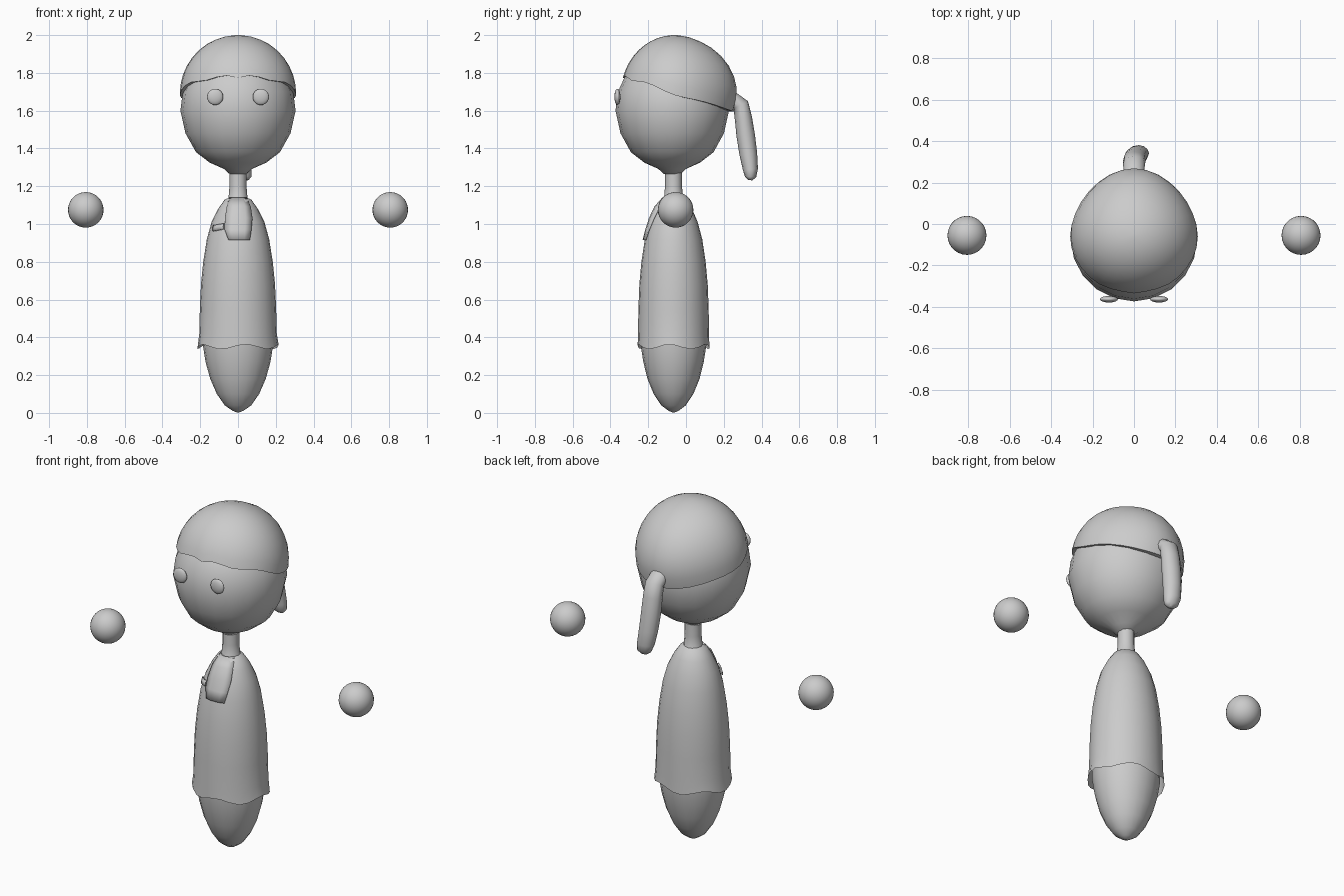
import bpy, bmesh, math
from mathutils import Vector

if "Cube" in bpy.data.objects:
    bpy.data.objects.remove(bpy.data.objects["Cube"])

grey = bpy.data.materials.new("plain grey")
grey.diffuse_color = (0.6, 0.6, 0.6, 1)
grey.use_nodes = True
grey.node_tree.nodes["Principled BSDF"].inputs["Base Color"].default_value = grey.diffuse_color
CY = -0.066          # depth of the body axis


def finish(name, bm, smooth=True, angle=50):
    bmesh.ops.recalc_face_normals(bm, faces=bm.faces)
    me = bpy.data.meshes.new(name)
    bm.to_mesh(me)
    bm.free()
    me.materials.append(grey)
    ob = bpy.data.objects.new(name, me)
    bpy.context.collection.objects.link(ob)
    bpy.ops.object.select_all(action='DESELECT')
    ob.select_set(True)
    bpy.context.view_layer.objects.active = ob
    if smooth:
        bpy.ops.object.shade_smooth_by_angle(angle=math.radians(angle))
    return ob


def skin(name, rings, cap_start=False, cap_end=False, angle=50):
    """Bridge a list of equally long closed rings of points."""
    bm = bmesh.new()
    vs = [[bm.verts.new(p) for p in r] for r in rings]
    n = len(rings[0])
    for a, b in zip(vs, vs[1:]):
        for i in range(n):
            bm.faces.new((a[i], a[(i + 1) % n], b[(i + 1) % n], b[i]))
    if cap_start:
        bm.faces.new(vs[0][::-1])
    if cap_end:
        bm.faces.new(vs[-1])
    return finish(name, bm, angle=angle)


def ellipse(rx, ry, z, n, cy=CY, wave=None):
    pts = []
    for i in range(n):
        a = 2 * math.pi * i / n
        pts.append((rx * math.sin(a), cy - ry * math.cos(a), z + (wave(a) if wave else 0)))
    return pts


def ball(name, loc, size, seg=24, rings=16):
    bm = bmesh.new()
    bmesh.ops.create_uvsphere(bm, u_segments=seg, v_segments=rings, radius=1)
    for v in bm.verts:
        v.co = Vector(loc) + Vector(c * s for c, s in zip(v.co, size))
    return finish(name, bm)


# Head, drawn down a little into the neck
ZC = 1.6
head = [(0.045, 1.265), (0.075, 1.292), (0.15, 1.325), (0.222, 1.38), (0.278, 1.48),
        (0.305, 1.6), (0.292, 1.7), (0.25, 1.79), (0.17, 1.87), (0.07, 1.915)]
skin("head", [ellipse(r, r * 0.985, z, 20, -0.073) for r, z in head], True, True)

# Neck with a slight flare at the bottom
skin("neck", [ellipse(r, r, z, 12) for r, z in
              [(0.045, 1.3), (0.045, 1.2), (0.05, 1.14), (0.08, 1.08)]], True, True)

# Hair cap: shell around the head, rim falling from forehead to nape
N = 32
rings = []
for k in range(-1, 10):
    ring = []
    for i in range(N):
        a = 2 * math.pi * i / N
        t = math.cos(a)
        rim = 1.69 + 0.095 * t + 0.008 * math.sin(5 * abs(math.sin(a / 2)) * math.pi)
        rim -= 0.012 * max(0, t) ** 40
        lo = math.asin((rim - 1.69) / 0.31)
        e = lo + (math.pi / 2 - lo) * max(k, 0) / 9.3
        f = 0.92 if k < 0 else 1
        x = 0.308 * math.cos(e) * math.sin(a) * f
        y = -0.06 - 0.285 * math.cos(e) * t * f
        # back gathers out towards the tail
        y += 0.045 * max(0, -t) ** 3 * max(0, math.cos(e * 1.3)) * f
        ring.append((x, y, 1.69 + 0.31 * math.sin(e)))
    rings.append(ring)
skin("hair_cap", rings, False, True, 60)

# Ponytail: tube along a drooping path (x, y, z, half width, half depth)
path = [(0, 0.19, 1.655, 0.07, 0.07), (0, 0.255, 1.655, 0.05, 0.042),
        (0, 0.29, 1.63, 0.053, 0.043), (0.002, 0.304, 1.56, 0.055, 0.046),
        (0.005, 0.316, 1.47, 0.055, 0.049), (0.012, 0.33, 1.37, 0.053, 0.047),
        (0.022, 0.341, 1.29, 0.05, 0.04), (0.03, 0.342, 1.25, 0.042, 0.03),
        (0.033, 0.34, 1.232, 0.022, 0.012)]
P = [Vector(p[:3]) for p in path]
rings = []
for i, p in enumerate(path):
    d = (P[min(i + 1, len(P) - 1)] - P[max(i - 1, 0)]).normalized()
    side = Vector((1, 0, 0))
    up = d.cross(side).normalized()
    rings.append([P[i] + side * p[3] * math.cos(j * math.pi / 6) + up * p[4] * math.sin(j * math.pi / 6)
                  for j in range(12)])
skin("ponytail", rings, True, True)

# Shirt: open tube with a wavy hem
shirt = [(0.215, 0.19, 0.35), (0.205, 0.188, 0.42), (0.202, 0.186, 0.55), (0.196, 0.181, 0.68),
         (0.184, 0.17, 0.8), (0.165, 0.152, 0.92), (0.14, 0.128, 1.01), (0.105, 0.098, 1.08),
         (0.07, 0.066, 1.13), (0.045, 0.045, 1.14)]


def hem(a):
    return 0.013 * math.sin(5 * a + 0.6)


skin("shirt", [ellipse(rx, ry, z, 24, wave=hem if i == 0 else None)
               for i, (rx, ry, z) in enumerate(shirt)])

# Lower body tapering to a rounded point
lower = [(0.188, 0.176, 0.45), (0.186, 0.174, 0.36), (0.172, 0.16, 0.27), (0.147, 0.138, 0.18),
         (0.112, 0.105, 0.1), (0.07, 0.065, 0.04), (0.03, 0.028, 0.012), (0.008, 0.008, 0.003)]
skin("lower_body", [ellipse(rx, ry, z, 20) for rx, ry, z in lower] , True, True)


def shirt_front(x, z):
    """Depth of the shirt surface at x, z on the front side."""
    for (x0, y0, z0), (x1, y1, z1) in zip(shirt, shirt[1:]):
        if z0 <= z <= z1:
            f = (z - z0) / (z1 - z0)
            rx, ry = x0 + (x1 - x0) * f, y0 + (y1 - y0) * f
            return CY - ry * math.sqrt(max(0.05, 1 - (x / rx) ** 2))
    return CY - 0.05


def plate(name, rows, lift):
    """Thin plate lying on the shirt; rows are (left x, right x, left z, right z)."""
    bm = bmesh.new()
    grid = []
    for l, r, zl, zr in rows:
        row = []
        for j in range(5):
            x, z = l + (r - l) * j / 4, zl + (zr - zl) * j / 4
            row.append(bm.verts.new((x, shirt_front(x, z) - lift, z)))
        grid.append(row)
    for a, b in zip(grid, grid[1:]):
        for j in range(4):
            bm.faces.new((a[j], a[j + 1], b[j + 1], b[j]))
    ob = finish(name, bm)
    m = ob.modifiers.new("thickness", 'SOLIDIFY')
    m.thickness = 0.008
    m.offset = 0


# Neckline bib and small chest tag
plate("neck_bib", [(-0.05, 0.062, 0.915, 0.915), (-0.07, 0.07, 0.97, 0.97), (-0.068, 0.075, 1.03, 1.03),
                   (-0.058, 0.066, 1.09, 1.09), (-0.045, 0.045, 1.138, 1.138)], 0.007)
plate("chest_tag", [(-0.133, -0.08, 0.962, 0.972), (-0.13, -0.076, 0.992, 1.002)], 0.012)

# Eyes and floating hands, mirrored
for s, side in ((-1, "left"), (1, "right")):
    ball("eye_" + side, (s * 0.121, -0.363, 1.673), (0.043, 0.016, 0.043), 20, 12)
    ball("hand_" + side, (s * 0.806, -0.055, 1.075), (0.094, 0.094, 0.094), 28, 18)
